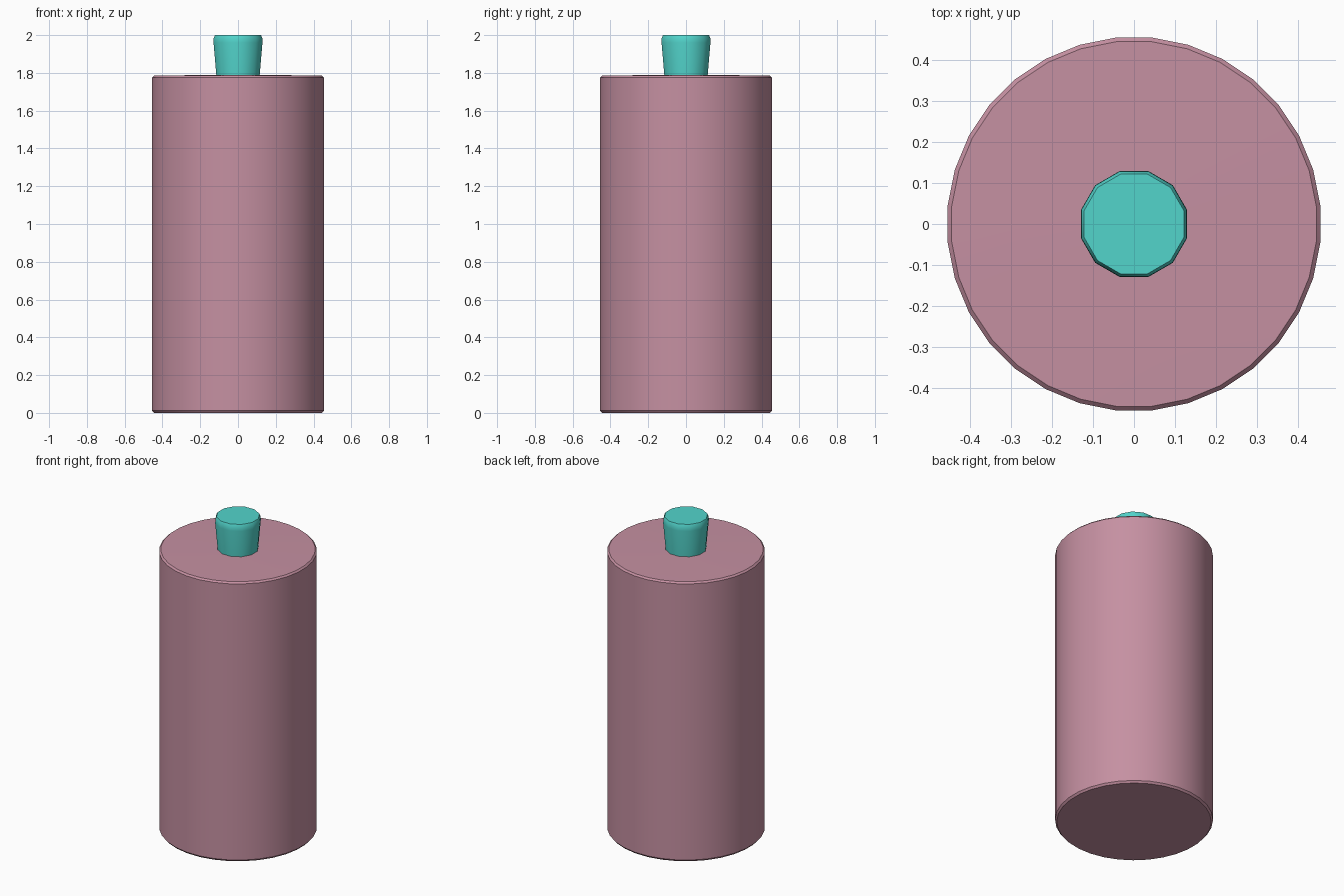
import bpy
import bmesh
import math

cube = bpy.data.objects.get("Cube")
if cube:
    bpy.data.objects.remove(cube, do_unlink=True)


def make_material(name, rgb):
    mat = bpy.data.materials.new(name)
    mat.use_nodes = True
    mat.diffuse_color = (*rgb, 1)
    mat.node_tree.nodes["Principled BSDF"].inputs["Base Color"].default_value = (*rgb, 1)
    return mat


def turned_part(name, sides, profile, mat):
    """Closed solid turned around z, with flats facing the axes."""
    bm = bmesh.new()
    rings = []
    for radius, z in profile:
        angles = [(i + 0.5) * math.tau / sides for i in range(sides)]
        rings.append([bm.verts.new((radius * math.cos(a), radius * math.sin(a), z)) for a in angles])
    for low, high in zip(rings, rings[1:]):
        for i in range(sides):
            j = (i + 1) % sides
            bm.faces.new((low[i], low[j], high[j], high[i]))
    bm.faces.new(reversed(rings[0]))
    bm.faces.new(rings[-1])
    mesh = bpy.data.meshes.new(name)
    bm.to_mesh(mesh)
    bm.free()
    mesh.materials.append(mat)
    obj = bpy.data.objects.new(name, mesh)
    bpy.context.collection.objects.link(obj)
    bpy.ops.object.select_all(action="DESELECT")
    obj.select_set(True)
    bpy.context.view_layer.objects.active = obj
    bpy.ops.object.shade_smooth_by_angle(angle=math.radians(32))
    return obj


pink = make_material("dusty_pink", (0.56, 0.28, 0.36))
teal = make_material("teal", (0.085, 0.66, 0.60))

# Tall cylinder with narrow chamfered rims and a barely raised top
turned_part("body", 32, [(0.447, 0), (0.457, 0.012), (0.457, 1.775),
                         (0.447, 1.785), (0.12, 1.79)], pink)

# Tapered stopper, wider at the top, with a chamfered rim
turned_part("stopper", 12, [(0.118, 1.77), (0.119, 1.79), (0.134, 1.96),
                            (0.133, 1.985), (0.126, 2.0)], teal)
